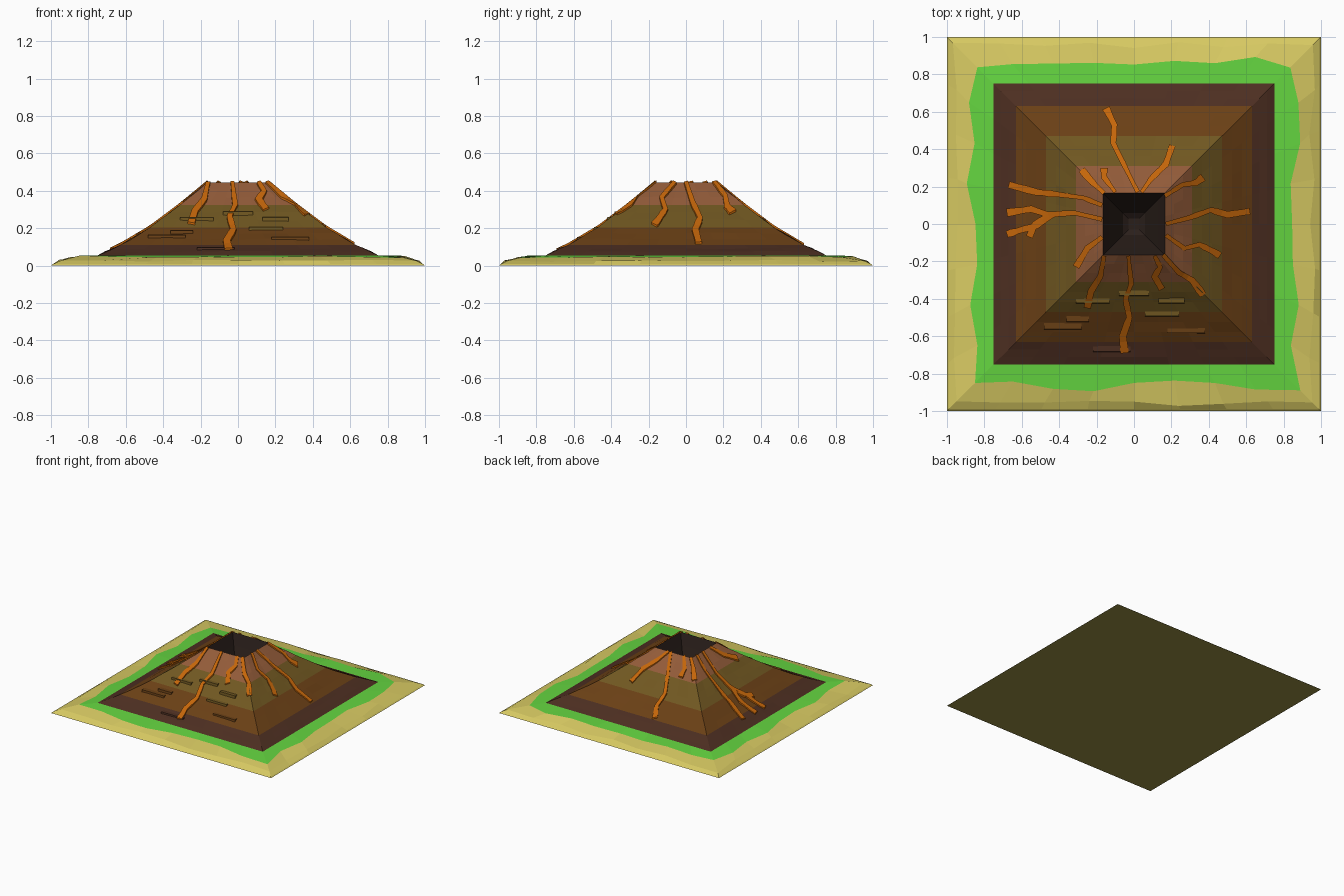
import bpy, bmesh, random
from mathutils import Vector

if "Cube" in bpy.data.objects:
    bpy.data.objects.remove(bpy.data.objects["Cube"])

random.seed(4)


def material(name, rgb):
    m = bpy.data.materials.new(name)
    m.diffuse_color = tuple((c / 255) ** 2.2 for c in rgb) + (1,)
    m.use_nodes = True
    m.node_tree.nodes["Principled BSDF"].inputs["Base Color"].default_value = m.diffuse_color
    return m


SAND = material("sand", (214, 200, 98))
UNDER = material("sand_underside", (150, 140, 68))
GRASS = material("grass", (100, 212, 66))
BASE = material("dark_rock", (78, 50, 38))
BROWN = material("brown_rock", (106, 66, 28))
OLIVE = material("olive_rock", (112, 88, 38))
RED = material("red_rock", (146, 92, 60))
DARK = material("crater_rock", (46, 36, 32))
LAVA = material("lava", (196, 102, 18))

# Slope of the volcano: half width, height
SLOPE = [(0.165, 0.445), (0.31, 0.325), (0.47, 0.205), (0.63, 0.11), (0.75, 0.055)]


def height(r):
    for (r0, z0), (r1, z1) in zip(SLOPE, SLOPE[1:]):
        if r <= r1:
            return z0 + (z1 - z0) * (r - r0) / (r1 - r0)
    return SLOPE[-1][1]


def ring(r, z, n=8, jr=0.0, jz=0.0):
    """Square ring of 4*n points, optionally roughened."""
    pts = []
    for k in range(4):
        for i in range(n):
            a = r + random.uniform(-jr, jr)
            b = (2 * i / n - 1) * (a if i == 0 else r)
            x, y = a, b
            for _ in range(k):
                x, y = -y, x
            pts.append((x, y, z + random.uniform(-jz, jz)))
    return pts


def finish(name, bm, mats):
    me = bpy.data.meshes.new(name)
    bm.to_mesh(me)
    bm.free()
    for m in mats:
        me.materials.append(m)
    ob = bpy.data.objects.new(name, me)
    bpy.context.collection.objects.link(ob)
    return ob


def loft(name, rings, mat, cap_first=None, cap_last=False):
    """Skin consecutive rings, ordered from the outside inwards."""
    bm = bmesh.new()
    rows = [[bm.verts.new(p) for p in r] for r in rings]
    for a, b in zip(rows, rows[1:]):
        n = len(a)
        for i in range(n):
            j = (i + 1) % n
            bm.faces.new((a[i], a[j], b[j], b[i]))
    mats = [mat]
    if cap_first:
        bm.faces.new(rows[0][::-1]).material_index = 1
        mats.append(cap_first)
    if cap_last:
        bm.faces.new(rows[-1])
    return finish(name, bm, mats)


# Beach and grass share a wavy border
shore = ring(1.0, 0.0)
border = ring(0.865, 0.047, jr=0.03, jz=0.006)
loft("beach", [shore, ring(0.99, 0.008), ring(0.955, 0.026, jr=0.018, jz=0.006), border],
     SAND, cap_first=UNDER)
loft("grass", [border, ring(0.75, 0.055)], GRASS)

# Volcano bands, each split into slightly rough rows
names = [("upper_slope", RED), ("middle_slope", OLIVE), ("lower_slope", BROWN), ("foot_slope", BASE)]
for i, (name, mat) in enumerate(names):
    (r0, z0), (r1, z1) = SLOPE[i], SLOPE[i + 1]
    rows = []
    for k in range(4):
        t = k / 3
        rough = 0.004 if 0 < k < 3 else 0.0
        rows.append(ring(r1 + (r0 - r1) * t, z1 + (z0 - z1) * t, jz=rough))
    loft(name, rows, mat)

# Crater
loft("crater", [ring(0.165, 0.445, 1), ring(0.13, 0.36, 1), ring(0.06, 0.2, 1),
                ring(0.03, 0.18, 1)], DARK, cap_last=True)


# Rock ledges on the front slope: centre x, distance out, width, material
def ledge(x, r, w, mat):
    bm = bmesh.new()
    z = height(r) + 0.004
    out = height(r + 0.035)
    prof = [(-(r - 0.03), z), (-(r + 0.022), z - 0.003), (-(r + 0.025), out), (-(r - 0.03), out)]
    ends = [[bm.verts.new((x + s * w / 2, y, h)) for y, h in prof] for s in (-1, 1)]
    for i in range(4):
        j = (i + 1) % 4
        bm.faces.new((ends[0][i], ends[0][j], ends[1][j], ends[1][i]))
    bm.faces.new(ends[0][::-1])
    bm.faces.new(ends[1])
    bmesh.ops.recalc_face_normals(bm, faces=bm.faces)
    finish("rock_ledge", bm, [mat])


for x, r, w, m in [(-0.38, 0.54, 0.2, BROWN), (-0.3, 0.5, 0.12, BROWN), (-0.12, 0.66, 0.2, BASE),
                   (0.15, 0.47, 0.18, OLIVE), (0.28, 0.56, 0.2, BROWN), (0.0, 0.36, 0.16, OLIVE),
                   (-0.22, 0.4, 0.18, OLIVE), (0.2, 0.4, 0.14, OLIVE)]:
    ledge(x, r, w, m)


# Lava streams: plan paths draped over the slope
def lava(path, w0=0.011, w1=0.02):
    pts = []
    for a, b in zip(path, path[1:]):
        pts += [Vector(a).lerp(Vector(b), k / 3) for k in range(3)]
    pts.append(Vector(path[-1]))
    bm = bmesh.new()
    rows = []
    for i, p in enumerate(pts):
        d = (pts[min(i + 1, len(pts) - 1)] - pts[max(i - 1, 0)]).normalized()
        side = Vector((-d.y, d.x)) * (w0 + (w1 - w0) * i / (len(pts) - 1)) * random.uniform(0.85, 1.15)
        row = []
        for s, lift in ((1, -0.01), (1, 0.011), (-1, 0.011), (-1, -0.01)):
            q = p + side * s
            row.append(bm.verts.new((q.x, q.y, height(max(abs(q.x), abs(q.y), 0.165)) + lift)))
        rows.append(row)
    for a, b in zip(rows, rows[1:]):
        for i in range(4):
            j = (i + 1) % 4
            bm.faces.new((a[i], a[j], b[j], b[i]))
    bm.faces.new(rows[0][::-1])
    bm.faces.new(rows[-1])
    bmesh.ops.recalc_face_normals(bm, faces=bm.faces)
    finish("lava_stream", bm, [LAVA])


for path in [
    [(0.02, 0.17), (-0.03, 0.27), (-0.11, 0.43), (-0.105, 0.53), (-0.15, 0.62)],
    [(0.04, 0.17), (0.09, 0.24), (0.17, 0.32), (0.205, 0.42)],
    [(0.165, 0.15), (0.26, 0.21), (0.33, 0.22), (0.37, 0.25)],
    [(0.17, 0.0), (0.3, 0.035), (0.41, 0.075), (0.5, 0.05), (0.62, 0.068)],
    [(0.17, -0.06), (0.27, -0.13), (0.35, -0.11), (0.43, -0.15), (0.46, -0.17)],
    [(0.11, -0.17), (0.14, -0.23), (0.11, -0.28), (0.15, -0.35)],
    [(0.155, -0.165), (0.24, -0.26), (0.31, -0.3), (0.37, -0.38)],
    [(-0.03, -0.17), (-0.015, -0.32), (-0.045, -0.4), (-0.025, -0.5), (-0.06, -0.6), (-0.05, -0.69)],
    [(-0.16, -0.17), (-0.18, -0.28), (-0.23, -0.36), (-0.25, -0.45)],
    [(-0.17, -0.07), (-0.25, -0.13), (-0.31, -0.23)],
    [(-0.17, 0.025), (-0.32, 0.06), (-0.46, 0.05), (-0.55, 0.08), (-0.68, 0.06)],
    [(-0.42, 0.055), (-0.52, -0.01), (-0.6, -0.03), (-0.68, -0.055)],
    [(-0.46, 0.05), (-0.53, -0.0), (-0.56, -0.07)],
    [(-0.17, 0.1), (-0.27, 0.14), (-0.42, 0.16), (-0.52, 0.17), (-0.67, 0.21)],
    [(-0.1, 0.17), (-0.16, 0.25), (-0.16, 0.3)],
    [(-0.16, 0.165), (-0.22, 0.22), (-0.28, 0.29)],
]:
    lava(path)
